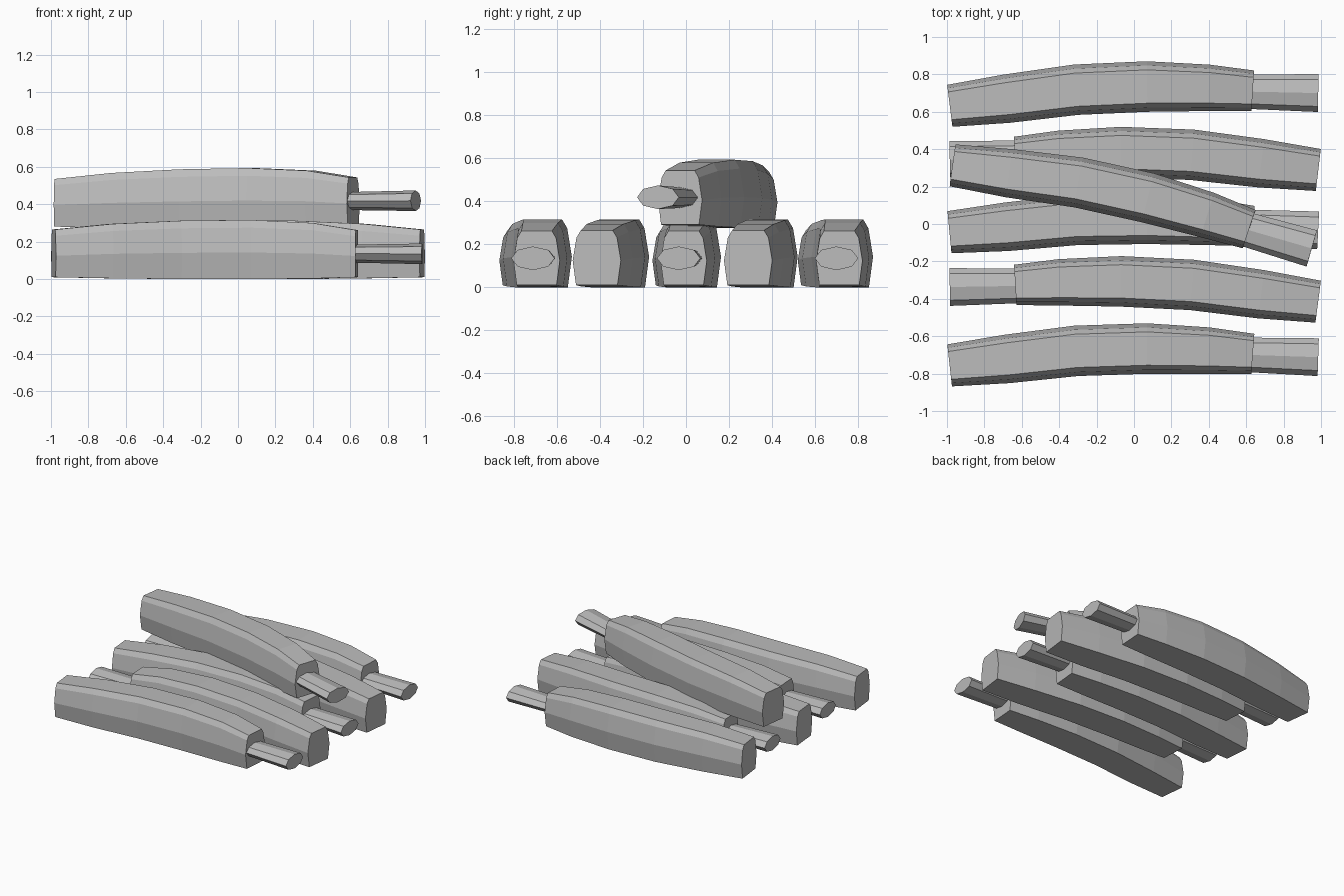
import bpy, bmesh, math
from mathutils import Vector

if "Cube" in bpy.data.objects:
    bpy.data.objects.remove(bpy.data.objects["Cube"])

grey = bpy.data.materials.new("plain_grey")
grey.diffuse_color = (0.5, 0.5, 0.5, 1)
grey.use_nodes = True
grey.node_tree.nodes["Principled BSDF"].inputs["Base Color"].default_value = grey.diffuse_color

# Body stations: x, centre y, half width, bottom z, top z
BODY = [(-0.985, -0.068, 0.113, 0.010, 0.265),
        (-0.68, -0.030, 0.130, 0.004, 0.295),
        (-0.31, 0.018, 0.135, 0.000, 0.312),
        (0.07, 0.035, 0.135, 0.000, 0.316),
        (0.40, 0.028, 0.124, 0.003, 0.300),
        (0.635, 0.013, 0.108, 0.010, 0.262)]
# Body cross-section: flat bottom, bulging sides, chamfered flat top
BODY_PROFILE = [(-0.86, 0), (0.86, 0), (1, 0.45), (0.84, 0.87),
                (0.66, 1), (-0.66, 1), (-0.84, 0.87), (-1, 0.45)]

# Handle stations and eight-sided oval section
HANDLE = [(0.60, 0.008, 0.092, 0.088, 0.184),
          (0.985, 0.0, 0.101, 0.080, 0.190)]
HANDLE_PROFILE = [(math.cos(i * math.pi / 4), 0.5 + 0.5 * math.sin(i * math.pi / 4))
                  for i in range(8)]


def sweep(name, stations, profile, side, loc, yaw, pitch):
    """Loft a section along the stations, square to the bend; side=-1 mirrors in x."""
    bm = bmesh.new()
    rings = []
    last = len(stations) - 1
    for i, (x, y, w, z0, z1) in enumerate(stations):
        a, b = stations[max(i - 1, 0)], stations[min(i + 1, last)]
        t = Vector((b[0] - a[0], b[1] - a[1])).normalized()
        rings.append([bm.verts.new((side * (x - t.y * u * w), y + t.x * u * w,
                                    z0 + v * (z1 - z0))) for u, v in profile])
    n = len(profile)
    for r, s in zip(rings, rings[1:]):
        for k in range(n):
            bm.faces.new((r[k], r[(k + 1) % n], s[(k + 1) % n], s[k]))
    bm.faces.new(rings[0])
    bm.faces.new(rings[-1])
    bmesh.ops.recalc_face_normals(bm, faces=bm.faces)
    mesh = bpy.data.meshes.new(name)
    bm.to_mesh(mesh)
    bm.free()
    mesh.materials.append(grey)
    ob = bpy.data.objects.new(name, mesh)
    ob.location = loc
    ob.rotation_euler = (0, math.radians(pitch), math.radians(yaw))
    bpy.context.collection.objects.link(ob)


# Five pieces side by side with alternating direction, one laid across the top
PIECES = [(1, (0, 0.70, 0), 0, 0),
          (-1, (0, 0.350, 0), 0.4, 0),
          (1, (0, -0.005, 0), -1.7, 0),
          (-1, (0, -0.342, 0), -0.3, 0),
          (1, (0, -0.70, 0), -0.7, 0),
          (1, (0, 0.124, 0.277), -15, -0.4)]
for i, (side, loc, yaw, pitch) in enumerate(PIECES, 1):
    sweep(f"body_{i}", BODY, BODY_PROFILE, side, loc, yaw, pitch)
    sweep(f"handle_{i}", HANDLE, HANDLE_PROFILE, side, loc, yaw, pitch)
